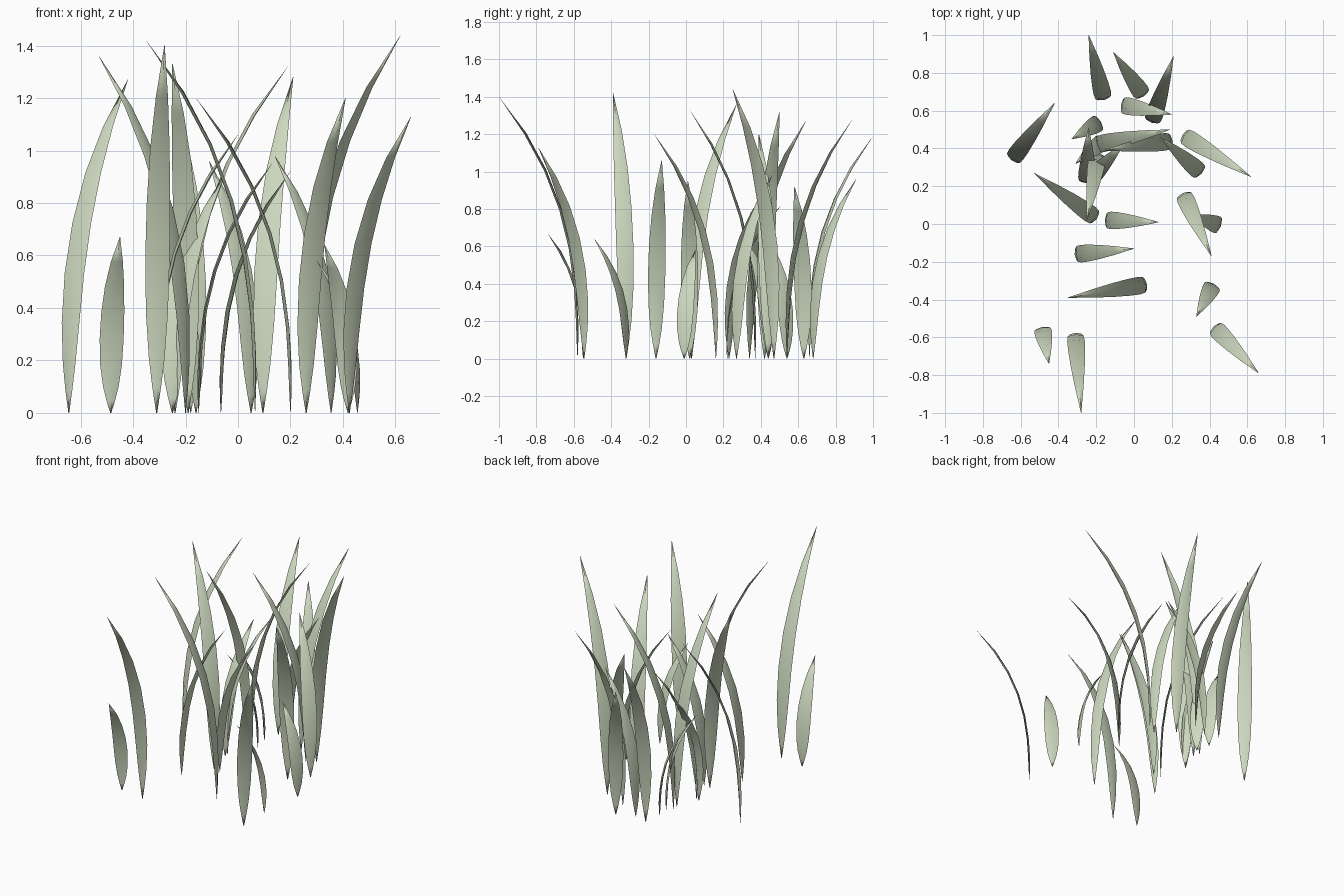
import bpy
import bmesh
from mathutils import Vector

default_cube = bpy.data.objects.get("Cube")
if default_cube:
    bpy.data.objects.remove(default_cube, do_unlink=True)

# One pale green for every blade
pale_green = bpy.data.materials.new("pale_green")
pale_green.use_nodes = True
leaf_colour = (0.61, 0.69, 0.52, 1)
pale_green.diffuse_color = leaf_colour
for node in pale_green.node_tree.nodes:
    if node.type == "BSDF_PRINCIPLED":
        node.inputs["Base Color"].default_value = leaf_colour
        node.inputs["Roughness"].default_value = 0.8

# Blade outline: (fraction of height, fraction of full width)
OUTLINE = [(0, 0.04), (0.07, 0.36), (0.15, 0.65), (0.27, 0.9), (0.42, 1),
           (0.57, 0.96), (0.72, 0.8), (0.86, 0.5), (1, 0.02)]
BLADE_WIDTH = 0.093
BLADE_THICKNESS = 0.013
BEND = 2.7


def make_blade(name, root_x, root_y, tip_x, tip_y, height):
    """A lens-shaped leaf that rises upright and bends over toward its tip."""
    root = Vector((root_x, root_y, 0)) / 100
    lean = Vector((tip_x - root_x, tip_y - root_y, 0)) / 100
    across = lean.normalized().cross(Vector((0, 0, 1)))
    bm = bmesh.new()
    rings = []
    for rise, breadth in OUTLINE:
        centre = root + lean * rise ** BEND
        centre.z = rise * height / 100
        # Direction of growth gives the face direction of the blade
        growth = lean * BEND * rise ** (BEND - 1)
        growth.z = height / 100
        outward = across.cross(growth).normalized()
        half = across * (breadth * BLADE_WIDTH / 2)
        swell = outward * (min(1, breadth * 2) * BLADE_THICKNESS / 2)
        swell.z *= min(1, rise * 4)
        rings.append([bm.verts.new(centre + offset)
                      for offset in (half, swell, -half, -swell)])
    for lower, upper in zip(rings, rings[1:]):
        for side in range(4):
            after = (side + 1) % 4
            bm.faces.new((lower[side], lower[after], upper[after], upper[side]))
    bm.faces.new(rings[0][::-1])
    bm.faces.new(rings[-1])
    bmesh.ops.recalc_face_normals(bm, faces=bm.faces)
    # The two broad sides are smooth, the thin rims stay sharp
    for face in bm.faces:
        face.smooth = True
    for lower, upper in zip(rings, rings[1:]):
        for rim in (0, 2):
            bm.edges.get((lower[rim], upper[rim])).smooth = False
    mesh = bpy.data.meshes.new(name)
    bm.to_mesh(mesh)
    bm.free()
    mesh.materials.append(pale_green)
    blade = bpy.data.objects.new(name, mesh)
    bpy.context.collection.objects.link(blade)


# Root x, root y, tip x, tip y and height of each blade, in hundredths
BACK_BLADES = [
    (-16, 66, -24, 100, 119), (5, 68, -11, 91, 96), (9.5, 54, 21, 89, 128),
    (-64.5, 34, -42, 64, 127), (-6.5, 63, 20, 58, 92), (26, 47, 62, 25, 144),
    (35.5, 27, 14, 46, 98), (20, 44, -16, 39, 120),
]
CLUSTER_BLADES = [
    (-20, 42, 19, 50, 132), (-19, 37, -25, 2, 133), (-18, 54, -33, 45, 62),
    (-24, 23, -5, 43, 91), (-16, 44, -31, 32, 64), (-25, 22, -24, 51, 82),
]
FRONT_BLADES = [
    (26, 16, 41, -17, 120), (-20, 3, -53, 27, 136), (-15, 2, 13, 1, 95),
    (-31, -16, 0, -13, 106), (6.5, -32, -35, -39, 142), (42, -32, 33, -49, 64),
    (42.5, -54.5, 66, -79, 113), (-48.5, -55, -45, -74, 67),
    (-31, -58, -28, -100, 140), (45.5, -1, 30, 5, 58),
]

# Grow the three groups of grass
for group, blades in (("back", BACK_BLADES), ("cluster", CLUSTER_BLADES),
                      ("front", FRONT_BLADES)):
    for number, placement in enumerate(blades, start=1):
        make_blade(f"{group}_grass_blade_{number}", *placement)
